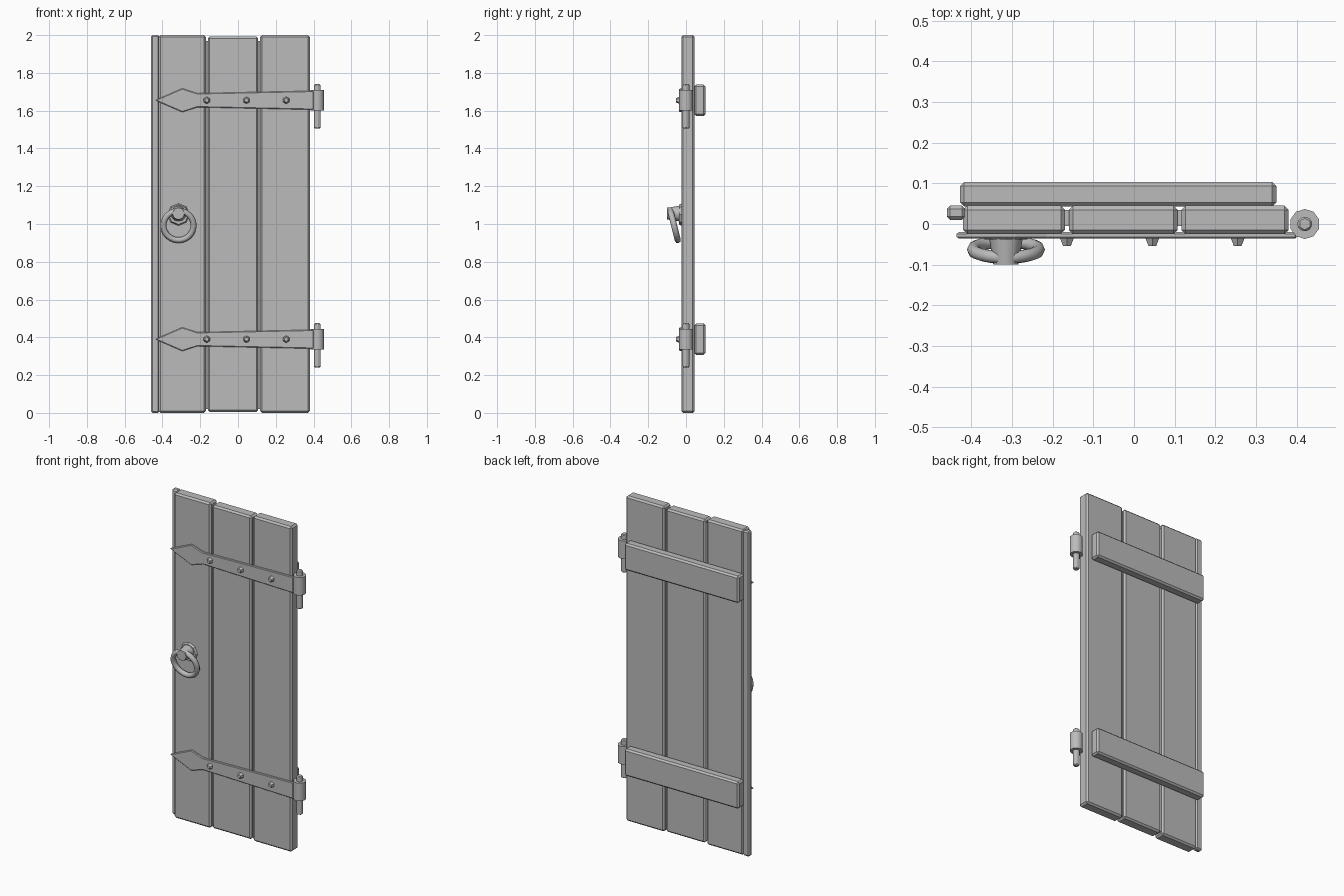
import bpy, bmesh
from math import radians

default = bpy.data.objects.get("Cube")
if default:
    bpy.data.objects.remove(default)

grey = bpy.data.materials.new("plain grey")
grey.use_nodes = True
colour = (0.5, 0.5, 0.5, 1)
grey.diffuse_color = colour
grey.node_tree.nodes["Principled BSDF"].inputs["Base Color"].default_value = colour


def finish(ob, name, bevel=0, smooth=0):
    ob.name = name
    ob.data.materials.append(grey)
    if smooth:
        bpy.ops.object.shade_smooth_by_angle(angle=radians(smooth))
    if bevel:
        mod = ob.modifiers.new("bevel", "BEVEL")
        mod.width = bevel
        mod.segments = 1
    return ob


def box(name, x, y, z, bevel=0):
    bpy.ops.mesh.primitive_cube_add(size=1, location=[sum(r) / 2 for r in (x, y, z)])
    ob = bpy.context.object
    ob.scale = [r[1] - r[0] for r in (x, y, z)]
    bpy.ops.object.transform_apply(location=False, rotation=False, scale=True)
    return finish(ob, name, bevel)


def rod(name, sides, r1, r2, start, length, forward=False, bevel=0, smooth=0):
    """Cone or cylinder running up, or towards the front, from its start."""
    x, y, z = start
    centre = (x, y - length / 2, z) if forward else (x, y, z + length / 2)
    turn = (radians(90), 0, 0) if forward else (0, 0, 0)
    bpy.ops.mesh.primitive_cone_add(vertices=sides, radius1=r1, radius2=r2,
                                    depth=length, location=centre, rotation=turn)
    return finish(bpy.context.object, name, bevel, smooth)


# Planks with chamfered edges
for name, x, top in (("left_plank", (-0.42, -0.17), 2.0),
                     ("middle_plank", (-0.16, 0.107), 1.993),
                     ("right_plank", (0.117, 0.38), 2.0)):
    box(name, x, (-0.025, 0.045), (0.005 if top < 2 else 0, top), 0.01)

# Lapped tongues in the joints and on the open edge
for x in (-0.165, 0.112):
    box("joint_tongue", (x - 0.015, x + 0.015), (-0.005, 0.034), (0.02, 1.97))
box("edge_tongue", (-0.46, -0.415), (0.01, 0.045), (0, 2.0), 0.008)


def strap(z):
    """Tapering strap ending in a spear point."""
    upper = [(0.40, 0.05), (-0.215, 0.037), (-0.295, 0.063)]
    outline = upper + [(-0.44, 0)] + [(x, -h) for x, h in reversed(upper)]
    bm = bmesh.new()
    face = bm.faces.new([bm.verts.new((x, -0.02, z + h)) for x, h in outline])
    out = bmesh.ops.extrude_face_region(bm, geom=[face])
    moved = [v for v in out["geom"] if isinstance(v, bmesh.types.BMVert)]
    bmesh.ops.translate(bm, verts=moved, vec=(0, -0.016, 0))
    bmesh.ops.recalc_face_normals(bm, faces=bm.faces)
    mesh = bpy.data.meshes.new("hinge_strap")
    bm.to_mesh(mesh)
    bm.free()
    ob = bpy.data.objects.new("hinge_strap", mesh)
    bpy.context.collection.objects.link(ob)
    finish(ob, "hinge_strap", 0.004)


# Hinges and back battens
for z in (1.655, 0.39):
    strap(z)
    rod("hinge_knuckle", 10, 0.037, 0.037, (0.42, 0, z - 0.055), 0.11, smooth=40)
    rod("hinge_pin", 6, 0.02, 0.02, (0.42, 0, z - 0.15), 0.235, bevel=0.005)
    for x in (-0.165, 0.045, 0.255):
        rod("rivet", 6, 0.02, 0.011, (x, -0.034, z), 0.02, forward=True)
    box("back_batten", (-0.428, 0.35), (0.043, 0.103), (z - 0.083, z + 0.083), 0.01)

# Ring handle
rod("handle_plate", 8, 0.06, 0.052, (-0.315, -0.022, 1.05), 0.016, forward=True)
rod("handle_post", 12, 0.042, 0.031, (-0.315, -0.03, 1.055), 0.07, forward=True, smooth=40)
bpy.ops.mesh.primitive_torus_add(major_segments=24, minor_segments=8,
                                 major_radius=0.08, minor_radius=0.016,
                                 location=(-0.315, -0.063, 0.992),
                                 rotation=(radians(104), 0, 0))
finish(bpy.context.object, "handle_ring", smooth=50)
